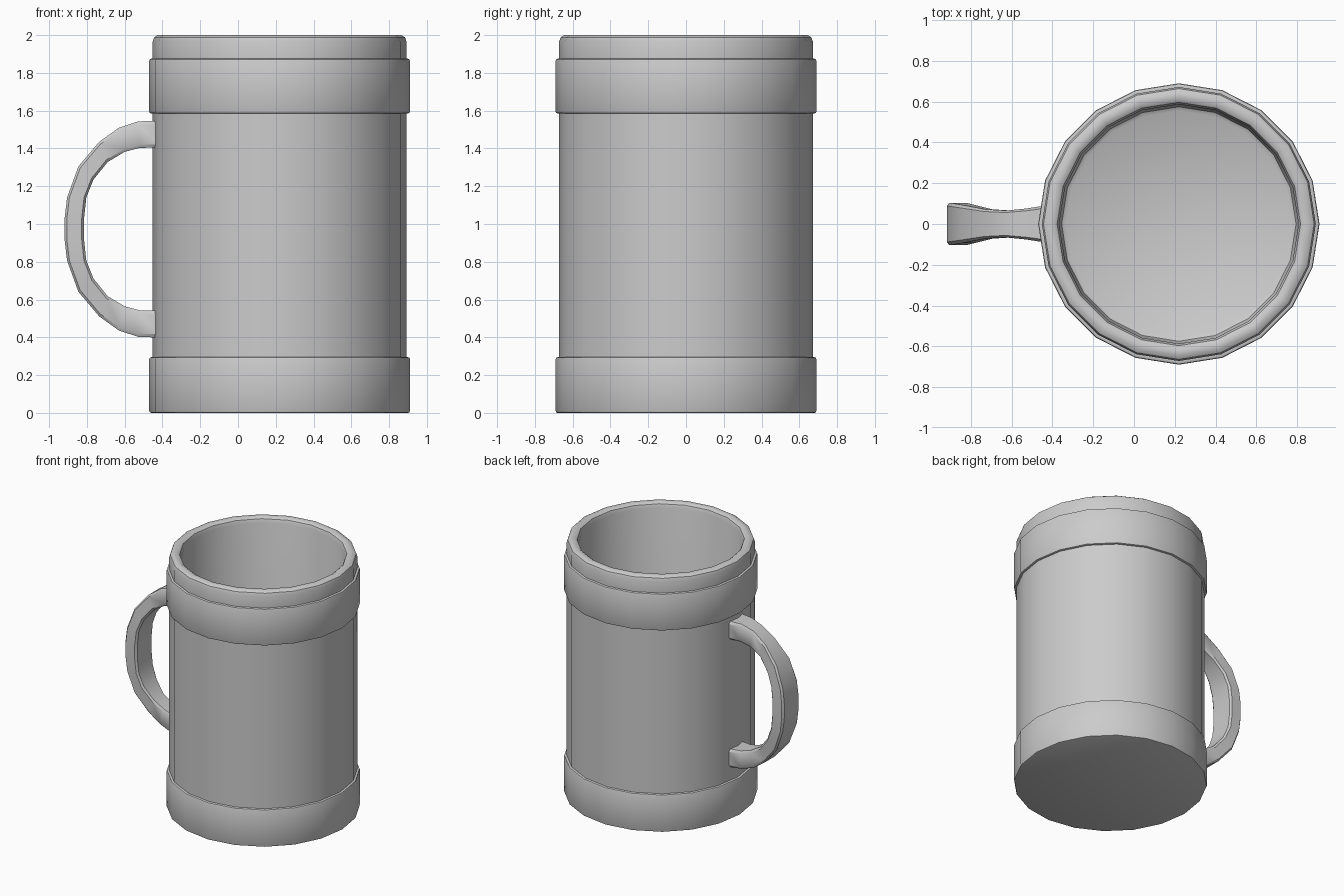
import bpy, bmesh
from math import cos, sin, pi

if "Cube" in bpy.data.objects:
    bpy.data.objects.remove(bpy.data.objects["Cube"])

CX, SIDES = 0.22, 20      # mug axis and facet count
MID_Z = 0.973             # handle mirror height


def finish(bm, name):
    bmesh.ops.recalc_face_normals(bm, faces=bm.faces[:])
    mesh = bpy.data.meshes.new(name)
    bm.to_mesh(mesh)
    bm.free()
    ob = bpy.data.objects.new(name, mesh)
    bpy.context.collection.objects.link(ob)
    bpy.ops.object.select_all(action='DESELECT')
    ob.select_set(True)
    bpy.context.view_layer.objects.active = ob
    bpy.ops.object.shade_smooth_by_angle(angle=0.6)
    return ob


def skin(bm, rings, closed_ends=True):
    loops = [[bm.verts.new(p) for p in ring] for ring in rings]
    n = len(loops[0])
    for a, b in zip(loops, loops[1:]):
        for i in range(n):
            j = (i + 1) % n
            bm.faces.new((a[i], a[j], b[j], b[i]))
    if closed_ends:
        bm.faces.new(loops[0])
        bm.faces.new(loops[-1])


def band(z0, z1, r=0.69, b=0.01):
    return [(r - b, z0), (r - 0.003, z0 + 0.003), (r, z0 + b),
            (r, z1 - b), (r - 0.003, z1 - 0.003), (r - b, z1)]


# Mug: one turned profile with raised bands, rounded rim and hollow inside
profile = (band(0, 0.295) + [(0.672, 0.295), (0.672, 1.585)]
           + band(1.585, 1.875)
           + [(0.672, 1.875), (0.672, 1.965), (0.664, 1.988), (0.645, 2.0),
              (0.615, 2.0), (0.597, 1.988), (0.587, 1.96),
              (0.583, 0.15), (0.575, 0.122), (0.555, 0.11)])
bm = bmesh.new()
skin(bm, [[(CX + r * cos(2 * pi * i / SIDES), r * sin(2 * pi * i / SIDES), z)
           for i in range(SIDES)] for r, z in profile])
finish(bm, "mug_body")

# Handle: outer x, outer z, inner x, inner z, half width (upper half)
half = [(-0.425, 1.547, -0.425, 1.405, 0.092),
        (-0.53, 1.543, -0.52, 1.403, 0.076),
        (-0.63, 1.510, -0.60, 1.382, 0.066),
        (-0.735, 1.435, -0.69, 1.328, 0.072),
        (-0.845, 1.305, -0.765, 1.235, 0.092),
        (-0.905, 1.140, -0.803, 1.140, 0.102),
        (-0.918, 1.030, -0.815, 1.030, 0.104)]
stations = half + [(ox, 2 * MID_Z - oz, ix, 2 * MID_Z - iz, w)
                   for ox, oz, ix, iz, w in reversed(half)]
# Chamfered section: fraction from outer to inner edge, fraction of width
section = [(0, -0.85), (0, 0.85), (0.12, 1), (0.88, 1),
           (1, 0.85), (1, -0.85), (0.88, -1), (0.12, -1)]
bm = bmesh.new()
skin(bm, [[(ox + (ix - ox) * t, w * s, oz + (iz - oz) * t) for t, s in section]
          for ox, oz, ix, iz, w in stations])
finish(bm, "handle")
